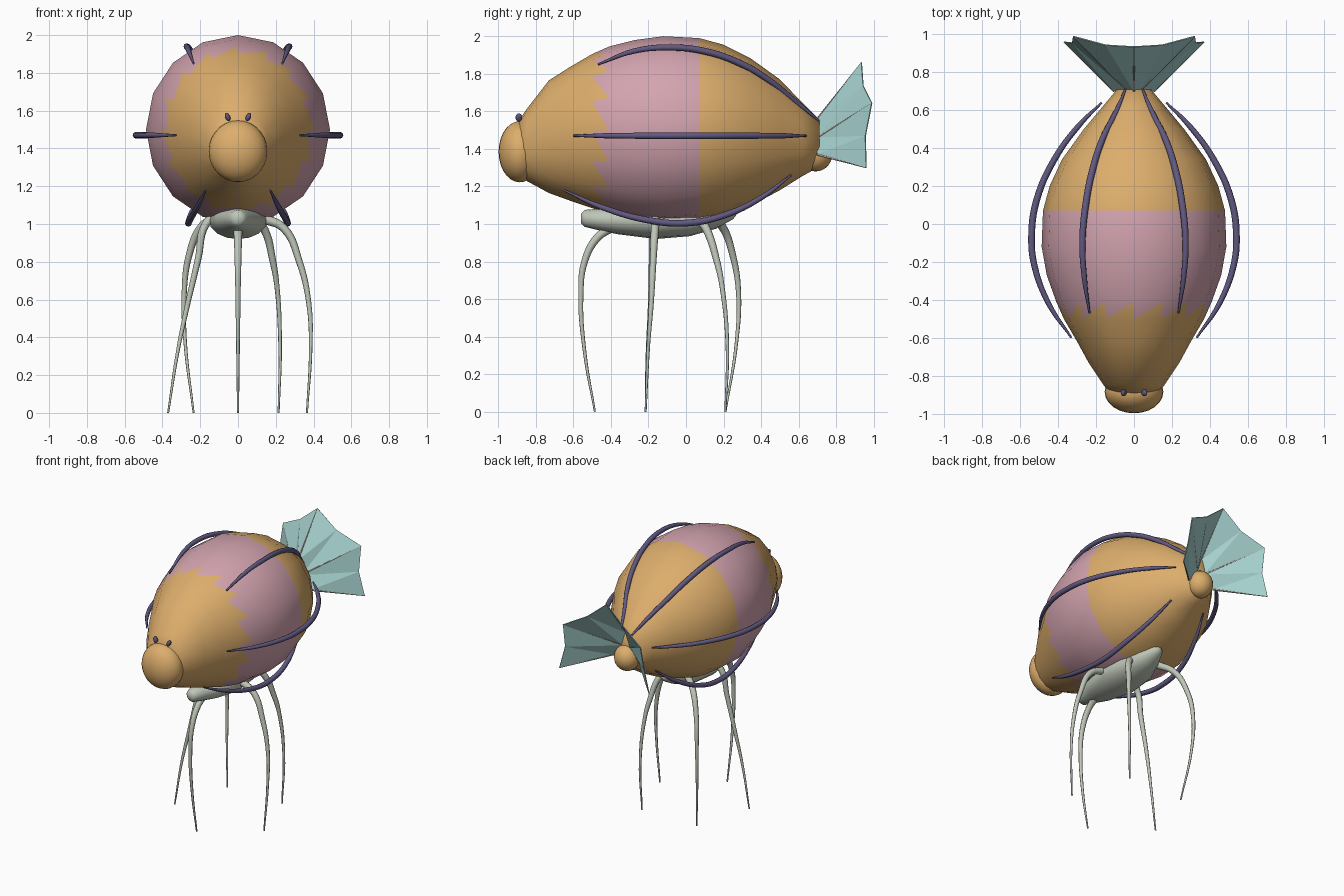
import bpy, bmesh, math
from mathutils import Vector

cube = bpy.data.objects.get("Cube")
if cube:
    bpy.data.objects.remove(cube)


def material(name, rgb):
    m = bpy.data.materials.new(name)
    m.use_nodes = True
    m.diffuse_color = (*rgb, 1)
    m.node_tree.nodes["Principled BSDF"].inputs["Base Color"].default_value = (*rgb, 1)
    return m


GOLD = material("gold skin", (0.72, 0.42, 0.15))
PINK = material("pink band", (0.65, 0.37, 0.43))
PURPLE = material("dark purple", (0.12, 0.10, 0.22))
PALE = material("pale grey green", (0.52, 0.57, 0.48))
TEAL = material("teal membrane", (0.38, 0.64, 0.62))
TAUPE = material("taupe spoke", (0.42, 0.33, 0.28))


def finish(name, mesh, mats, smooth=True):
    ob = bpy.data.objects.new(name, mesh)
    bpy.context.scene.collection.objects.link(ob)
    for m in mats:
        mesh.materials.append(m)
    if smooth:
        mesh.shade_smooth()
    return ob


def loft(name, rings, mats, sides=16, saw=None, band=None):
    """Skin elliptical rings (y, centre z, half width, half height)."""
    bm = bmesh.new()
    loops = []
    for y, cz, rx, rz in rings:
        angles = [2 * math.pi * i / sides for i in range(sides)]
        loops.append([bm.verts.new((rx * math.sin(a), y, cz + rz * math.cos(a))) for a in angles])
    for k in range(len(loops) - 1):
        a, b = loops[k], loops[k + 1]
        for i in range(sides):
            j = (i + 1) % sides
            if k == saw:    # saw-toothed border, one tooth per side
                bm.faces.new((a[i], b[i], b[j])).material_index = 1
                bm.faces.new((a[i], b[j], a[j]))
            else:
                f = bm.faces.new((a[i], b[i], b[j], a[j]))
                f.material_index = int(bool(band) and band[0] <= k < band[1])
    bm.faces.new(loops[0])
    bm.faces.new(loops[-1])
    bmesh.ops.recalc_face_normals(bm, faces=bm.faces)
    mesh = bpy.data.meshes.new(name)
    bm.to_mesh(mesh)
    bm.free()
    return finish(name, mesh, mats)


def ball(name, centre, radii, mat, tilt=0):
    mesh = bpy.data.meshes.new(name)
    bm = bmesh.new()
    bmesh.ops.create_uvsphere(bm, u_segments=24, v_segments=14, radius=1)
    bm.to_mesh(mesh)
    bm.free()
    ob = finish(name, mesh, [mat])
    ob.location, ob.scale = centre, radii
    ob.rotation_euler.y = tilt
    return ob


def tube(name, points, mat, radius, widths):
    """Round tapered tube through the points."""
    cu = bpy.data.curves.new(name, "CURVE")
    cu.dimensions = "3D"
    cu.bevel_depth = radius
    cu.bevel_resolution = 2
    cu.resolution_u = 6
    cu.use_fill_caps = True
    sp = cu.splines.new("BEZIER")
    sp.bezier_points.add(len(points) - 1)
    for i, (bp, p) in enumerate(zip(sp.bezier_points, points)):
        bp.co = p
        bp.handle_left_type = bp.handle_right_type = "AUTO"
        bp.radius = widths(i / (len(points) - 1))
    temp = bpy.data.objects.new(name + " path", cu)
    mesh = bpy.data.meshes.new_from_object(temp)
    bpy.data.objects.remove(temp)
    mesh.materials.clear()
    return finish(name, mesh, [mat])


def mirrored(points, side):
    return [(side * x, y, z) for x, y, z in points]


# Balloon body with the pink band between the saw-toothed and straight edges
loft("body", [
    (-0.89, 1.40, 0.13, 0.15), (-0.85, 1.42, 0.16, 0.19), (-0.73, 1.465, 0.24, 0.30),
    (-0.62, 1.48, 0.30, 0.355), (-0.50, 1.495, 0.37, 0.41), (-0.41, 1.50, 0.41, 0.445),
    (-0.27, 1.50, 0.46, 0.48), (-0.12, 1.50, 0.487, 0.50), (0.07, 1.50, 0.48, 0.49),
    (0.20, 1.50, 0.445, 0.455), (0.34, 1.49, 0.38, 0.395), (0.50, 1.475, 0.265, 0.295),
    (0.62, 1.45, 0.165, 0.195), (0.71, 1.43, 0.09, 0.125),
], [GOLD, PINK], saw=4, band=(5, 8))

ball("head", (0, -0.885, 1.385), (0.155, 0.113, 0.163), GOLD)
ball("tail_knob", (0, 0.69, 1.375), (0.09, 0.09, 0.095), GOLD)

# Ribs and eyes, mirrored left and right
RIBS = {
    "side_rib": [(0.33, -0.60, 1.47), (0.45, -0.42, 1.47), (0.525, -0.22, 1.47), (0.54, -0.07, 1.47),
                 (0.515, 0.12, 1.47), (0.42, 0.34, 1.47), (0.29, 0.52, 1.47), (0.17, 0.64, 1.47)],
    "upper_rib": [(0.235, -0.47, 1.85), (0.262, -0.28, 1.92), (0.272, -0.10, 1.94), (0.255, 0.1, 1.92),
                  (0.215, 0.3, 1.85), (0.165, 0.45, 1.76), (0.10, 0.58, 1.655), (0.045, 0.71, 1.55)],
    "lower_rib": [(0.17, -0.65, 1.18), (0.215, -0.45, 1.09), (0.255, -0.2, 1.02), (0.262, 0, 1.005),
                  (0.25, 0.2, 1.045), (0.20, 0.4, 1.14), (0.14, 0.56, 1.26)],
}
for label, side in (("left", 1), ("right", -1)):
    for name, pts in RIBS.items():
        tube(f"{label}_{name}", mirrored(pts, side), PURPLE, 0.018,
             lambda t: 0.35 + 0.65 * math.sin(math.pi * t) ** 0.5 if 0 < t < 1 else 0.3)
    ball(f"{label}_eye", (side * 0.055, -0.89, 1.567), (0.013, 0.018, 0.023), PURPLE, side * 0.4)

# Pale hull under the belly
loft("belly_hull", [
    (-0.56, 1.03, 0.025, 0.025), (-0.54, 1.03, 0.045, 0.045), (-0.48, 1.025, 0.065, 0.055),
    (-0.36, 1.02, 0.115, 0.075), (-0.16, 1.02, 0.155, 0.10), (0.02, 1.02, 0.14, 0.085),
    (0.16, 1.04, 0.085, 0.065), (0.25, 1.06, 0.04, 0.035), (0.27, 1.065, 0.015, 0.015),
], [PALE])

# Five trailing legs, thick at the hip and thin at the foot
LEGS = {
    "front_leg": [(0, -0.38, 0.99), (0, -0.47, 0.93), (0, -0.54, 0.80), (0, -0.56, 0.62),
                  (0, -0.54, 0.32), (0, -0.485, 0)],
    "middle_left_leg": [(0.13, -0.16, 1.03), (0.24, -0.165, 0.98), (0.325, -0.175, 0.80),
                        (0.375, -0.185, 0.58), (0.385, -0.20, 0.36), (0.365, -0.215, 0)],
    "middle_right_leg": [(-0.12, -0.16, 1.04), (-0.17, -0.17, 1.0), (-0.21, -0.18, 0.82),
                         (-0.27, -0.19, 0.56), (-0.32, -0.205, 0.32), (-0.37, -0.215, 0)],
    "rear_left_leg": [(0.09, 0.07, 1.03), (0.14, 0.11, 0.97), (0.185, 0.165, 0.80), (0.205, 0.19, 0.68),
                      (0.223, 0.22, 0.36), (0.215, 0.21, 0)],
    "rear_right_leg": [(-0.10, 0.12, 1.04), (-0.19, 0.19, 0.99), (-0.26, 0.25, 0.83), (-0.285, 0.28, 0.63),
                       (-0.28, 0.27, 0.38), (-0.235, 0.21, 0)],
}
for name, pts in LEGS.items():
    tube(name, pts, PALE, 0.026, lambda t: 1 - 0.8 * t)

# Tail fan: root and tip of each spoke, with scalloped webs between
half = [((0.03, 0.70, 1.46), (0.32, 0.99, 1.645)), ((0.105, 0.70, 1.37), (0.37, 0.96, 1.30))]
spokes = [tuple(mirrored(s, -1)) for s in reversed(half)] + [((0, 0.70, 1.56), (0, 0.935, 1.86))] + half
bm = bmesh.new()
for (r1, t1), (r2, t2) in zip(spokes, spokes[1:]):
    root = (Vector(r1) + Vector(r2)) / 2
    notch = root.lerp((Vector(t1) + Vector(t2)) / 2, 0.93)
    a, b, c, d, e = [bm.verts.new(p) for p in (r1, t1, notch, t2, r2)]
    for tri in ((a, b, c), (a, c, e), (e, c, d)):
        bm.faces.new(tri)
bmesh.ops.remove_doubles(bm, verts=bm.verts, dist=0.001)
bmesh.ops.recalc_face_normals(bm, faces=bm.faces)
fan = bpy.data.meshes.new("tail_fan")
bm.to_mesh(fan)
bm.free()
fan_ob = finish("tail_fan", fan, [TEAL], smooth=False)
thick = fan_ob.modifiers.new("thickness", "SOLIDIFY")
thick.thickness = 0.006
thick.offset = 0
for i, s in enumerate(spokes):
    tube(f"tail_spoke_{i + 1}", s, TAUPE, 0.006, lambda t: 1 - 0.5 * t)
